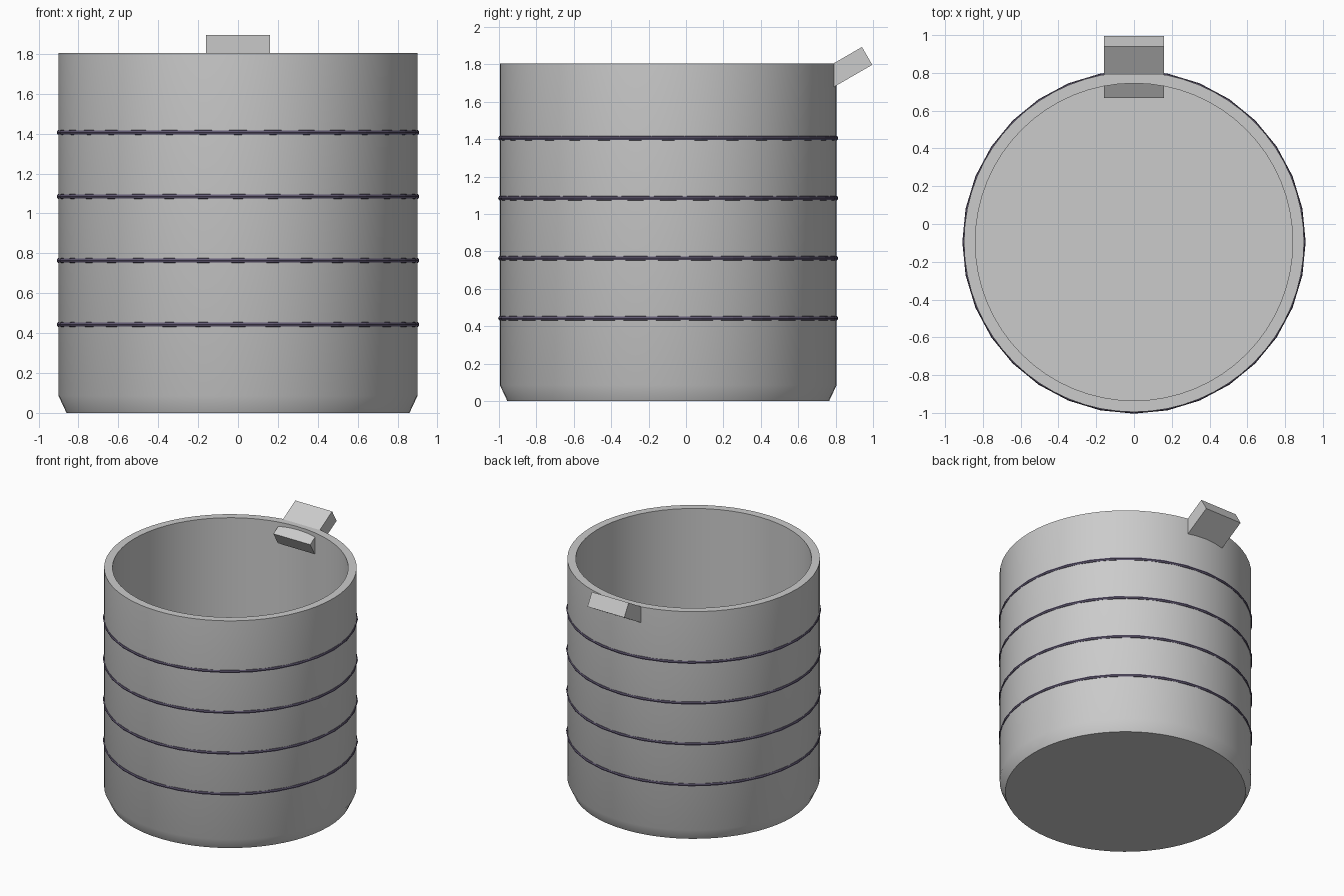
import bpy, bmesh
from math import radians, tau
from mathutils import Vector, Matrix

if "Cube" in bpy.data.objects:
    bpy.data.objects.remove(bpy.data.objects["Cube"])

CY = -0.095  # axis of the cup in y

def smooth(ob, angle=30):
    bpy.ops.object.select_all(action='DESELECT')
    ob.select_set(True)
    bpy.context.view_layer.objects.active = ob
    bpy.ops.object.shade_smooth_by_angle(angle=radians(angle))

# Cup body: spun profile with chamfered foot, thick wall and inner floor
profile = [(0, 0), (0.86, 0), (0.9, 0.085), (0.9, 1.805),
           (0.84, 1.805), (0.84, 0.06), (0, 0.06)]
bm = bmesh.new()
verts = [bm.verts.new((r, 0, z)) for r, z in profile]
edges = [bm.edges.new(pair) for pair in zip(verts, verts[1:])]
bmesh.ops.spin(bm, geom=verts + edges, cent=(0, 0, 0), axis=(0, 0, 1),
               angle=tau, steps=64, use_duplicate=False)
bmesh.ops.remove_doubles(bm, verts=bm.verts, dist=1e-4)
bmesh.ops.recalc_face_normals(bm, faces=bm.faces)
mesh = bpy.data.meshes.new("cup_body")
bm.to_mesh(mesh)
bm.free()
cup = bpy.data.objects.new("cup_body", mesh)
cup.location.y = CY
bpy.context.collection.objects.link(cup)
smooth(cup)

# Thin dark bands round the wall
dark = bpy.data.materials.new("dark_band")
dark.diffuse_color = (0.12, 0.1, 0.17, 1)
dark.use_nodes = True
dark.node_tree.nodes["Principled BSDF"].inputs["Base Color"].default_value = dark.diffuse_color
for i in range(4):
    bpy.ops.mesh.primitive_torus_add(
        major_segments=32, minor_segments=8, major_radius=0.895,
        minor_radius=0.014, location=(0, CY, 0.443 + 0.321 * i))
    band = bpy.context.object
    band.name = f"band_{i + 1}"
    band.data.materials.append(dark)

# Tilted spout block passing through the rim at the back
bpy.ops.mesh.primitive_cube_add(size=1, location=(0, 0.832, 1.767),
                                rotation=(radians(30), 0, 0))
spout = bpy.context.object
spout.name = "spout"
spout.scale = (0.32, 0.315, 0.11)
